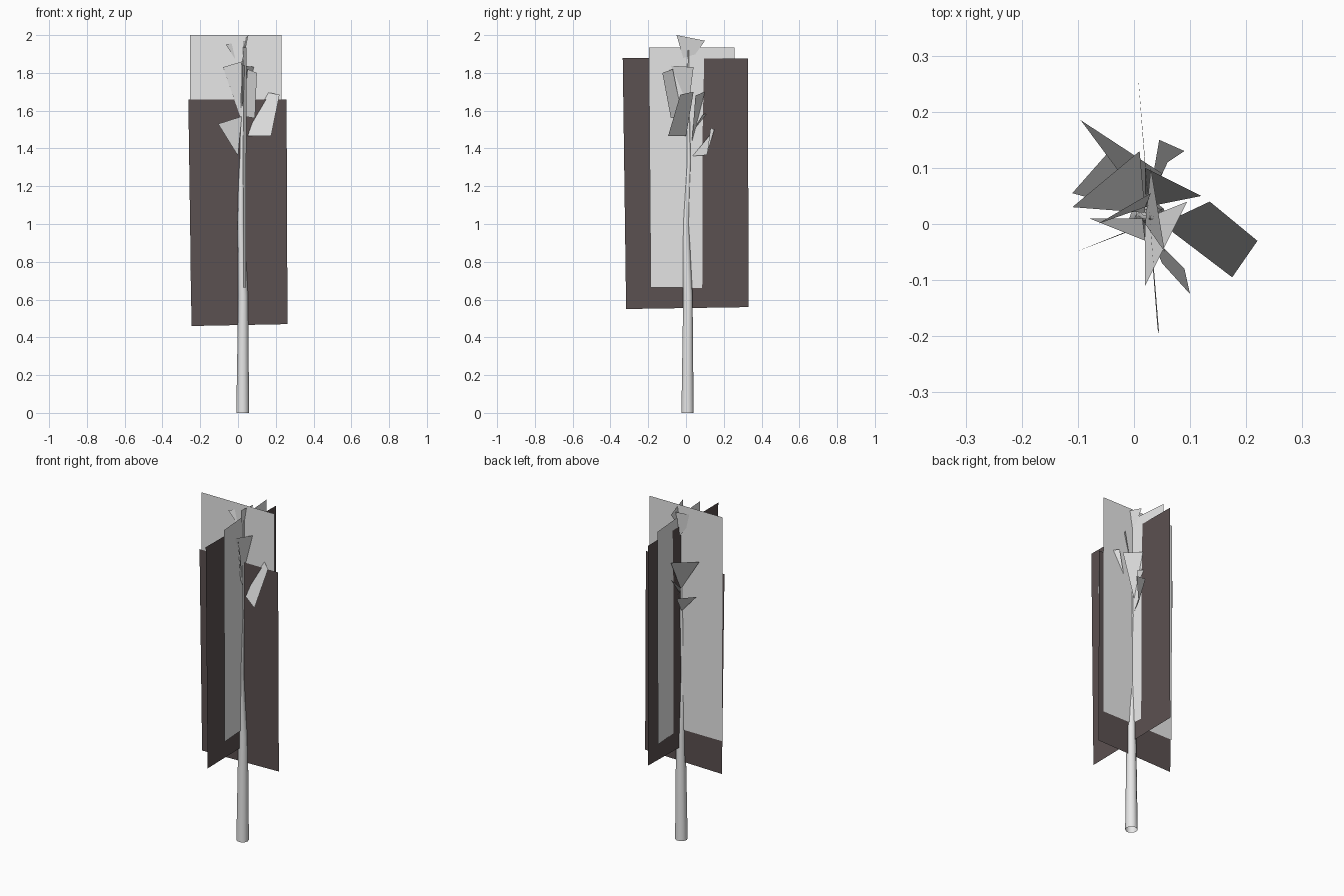
import bpy, math

def material(name, rgb):
    m = bpy.data.materials.new(name)
    m.diffuse_color = (*rgb, 1)
    return m

PALE = material("pale grey", (0.8, 0.8, 0.8))
DARK = material("dark brown grey", (0.105, 0.082, 0.082))

def make(name, verts, faces, mat, smooth=False):
    me = bpy.data.meshes.new(name)
    me.from_pydata(verts, [], faces)
    me.materials.append(mat)
    for p in me.polygons:
        p.use_smooth = smooth
    ob = bpy.data.objects.new(name, me)
    bpy.context.collection.objects.link(ob)
    return ob

def card(name, points, mat=PALE):
    return make(name, points, [tuple(range(len(points)))], mat)

def stem(name, path, sides=10):
    """Open tapering tube through (x, y, z, radius) rings."""
    verts, faces = [], []
    for x, y, z, r in path:
        for i in range(sides):
            a = 2 * math.pi * i / sides
            verts.append((x + r * math.cos(a), y + r * math.sin(a), z))
    for k in range(len(path) - 1):
        for i in range(sides):
            j = (i + 1) % sides
            faces.append((k * sides + i, k * sides + j,
                          (k + 1) * sides + j, (k + 1) * sides + i))
    return make(name, verts, faces, PALE, True)

# Slightly crooked trunk with thin leader, open at the base
stem("trunk", [(.025, .008, 0, .034), (.027, .010, .62, .026), (.020, .003, .85, .021),
               (.016, -.001, 1.0, .019), (.017, .008, 1.2, .015),
               (.020, .015, 1.33, .012), (.024, .010, 1.6, .009), (.032, .012, 1.97, .003)])

# Crossed foliage cards: two dark, two pale
card("dark_front_card", [(-.246, .012, .46), (.262, .012, .47),
                         (.257, .012, 1.66), (-.263, .012, 1.66)], DARK)
card("dark_side_card", [(.021, -.317, .55), (.021, .331, .56),
                        (.021, .328, 1.875), (.021, -.335, 1.88)], DARK)
card("pale_front_card", [(-.25, .018, .66), (.23, .018, .66),
                         (.23, .018, 2.0), (-.255, .018, 2.0)])
card("pale_side_card", [(.042, -.187, .665), (.008, .255, .66),
                        (.008, .257, 1.935), (.045, -.197, 1.935)])

# Triangular leaves: point at the stem, two outer corners
leaves = [
    ((.02, .00, 1.83), (.055, -.05, 2.0), (.03, .10, 1.97)),
    ((.02, .03, 1.82), (-.065, .0, 1.95), (.03, .055, 1.97)),
    ((.02, .01, 1.60), (.02, -.11, 1.84), (.095, .04, 1.83)),
    ((.015, .01, 1.56), (-.08, .01, 1.83), (.02, -.03, 1.86)),
    ((.00, -.01, 1.36), (-.105, -.05, 1.53), (.02, .00, 1.57)),
    ((.02, .02, 1.50), (.01, .13, 1.70), (-.11, .03, 1.70)),
    ((.015, .02, 1.37), (-.035, .14, 1.50), (-.11, .055, 1.50)),
    ((.02, .03, 1.42), (.12, .05, 1.68), (.02, .10, 1.70)),
    ((.02, .03, 1.48), (-.095, .185, 1.60), (.05, .09, 1.58)),
]
for i, pts in enumerate(leaves):
    card(f"leaf_{i + 1}", pts)

# Four-cornered leaves
card("broad_right_leaf", [(.05, .0, 1.465), (.175, -.095, 1.465),
                          (.22, -.03, 1.685), (.135, .04, 1.70)])
card("narrow_front_leaf", [(.03, -.02, 1.57), (.09, -.08, 1.56),
                           (.10, -.125, 1.80), (.05, -.07, 1.82)])
card("low_back_leaf", [(.025, .035, 1.36), (.06, .11, 1.365),
                       (.09, .13, 1.51), (.045, .15, 1.50)])
